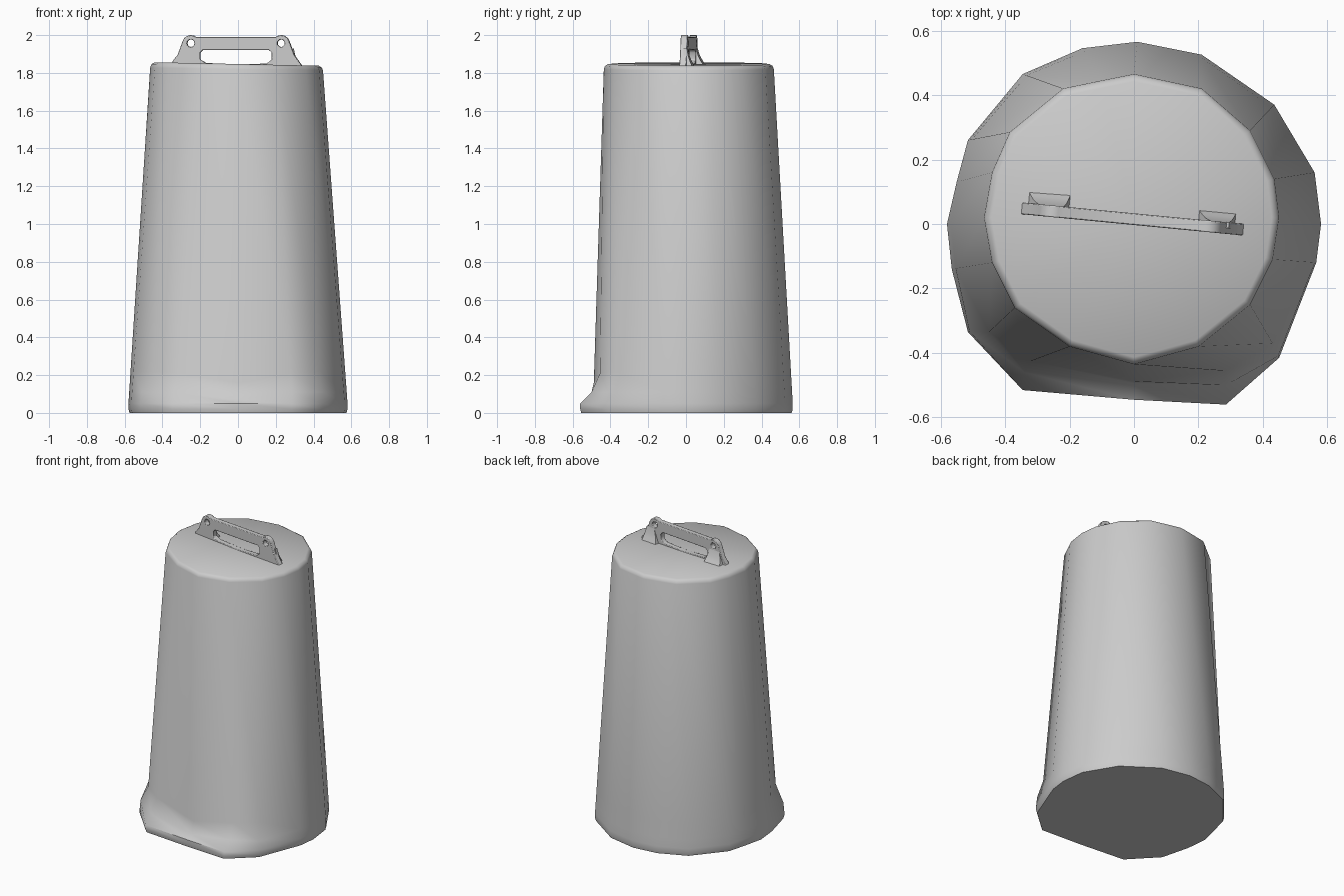
import bpy, bmesh
from math import radians, sin, cos, pi
from mathutils import Vector, Matrix

if "Cube" in bpy.data.objects:
    bpy.data.objects.remove(bpy.data.objects["Cube"])


def finish(name, bm, angle=50):
    bmesh.ops.recalc_face_normals(bm, faces=bm.faces)
    me = bpy.data.meshes.new(name)
    bm.to_mesh(me)
    bm.free()
    for p in me.polygons:
        p.use_smooth = True
    me.set_sharp_from_angle(angle=radians(angle))
    ob = bpy.data.objects.new(name, me)
    bpy.context.collection.objects.link(ob)
    return ob


# Body: faceted tapered drum, with a flattened front lip between two toes
base = [(.01, .565), (.21, .525), (.435, .37), (.56, .16), (.58, 0), (.565, -.12),
        (.45, -.415), (.285, -.56), (0, -.545), (-.345, -.515), (-.515, -.335),
        (-.565, -.14), (-.58, 0), (-.55, .13), (-.515, .26), (-.345, .465), (-.16, .545)]
top = [(0, .465), (.21, .42), (.36, .29), (.435, .14), (.45, .02), (.43, -.11),
       (.36, -.25), (.2, -.38), (0, -.435), (-.2, -.38), (-.37, -.26),
       (-.44, -.12), (-.465, .02), (-.44, .16), (-.385, .285), (-.22, .42), (-.1, .445)]
low_front = {7: (.285, -.5, .11), 8: (0, -.495, .07), 9: (-.34, -.46, .11)}
mid_front = {6: (.43, -.37, .22), 7: (.28, -.455, .21), 8: (0, -.488, .16),
             9: (-.32, -.425, .21), 10: (-.45, -.335, .22)}


def ring(z, special):
    t = (z - .05) / 1.77
    return [special.get(i, (b[0] + (a[0] - b[0]) * t, b[1] + (a[1] - b[1]) * t, z))
            for i, (b, a) in enumerate(zip(base, top))]


rings = [[(x * .99, y * .99, 0) for x, y in base],
         [(x, y, .02) for x, y in base],
         [(x, y, .05) for x, y in base],
         ring(.11, low_front), ring(.22, mid_front),
         [(x, y, 1.82 - .015 * x) for x, y in top],
         [(x * .985, y * .985, 1.837 - .02 * x) for x, y in top],
         [(x * .95, y * .95, 1.847 - .02 * x) for x, y in top]]
bm = bmesh.new()
loops = [[bm.verts.new(p) for p in r] for r in rings]
n = len(base)
for lo, hi in zip(loops, loops[1:]):
    for i in range(n):
        j = (i + 1) % n
        bm.faces.new((lo[i], lo[j], hi[j], hi[i]))
bm.faces.new(loops[0])
centre = bm.verts.new((0, .015, 1.841))
for i in range(n):
    bm.faces.new((loops[-1][i], loops[-1][(i + 1) % n], centre))
finish("drum_body", bm)


# Handle: flat outline with a grip window and an eyelet in each lug
def arc(cx, cy, r, a0, a1, k):
    return [(cx + r * cos(radians(a0 + (a1 - a0) * i / k)),
             cy + r * sin(radians(a0 + (a1 - a0) * i / k))) for i in range(k + 1)]


outline = ([(-.36, 1.825), (-.345, 1.865), (-.32, 1.895)]
           + arc(-.25, 1.955, .045, 160, 50, 5) + arc(.23, 1.955, .045, 130, 20, 5)
           + [(.3, 1.895), (.325, 1.86), (.35, 1.825)])
window = [(-.185, 1.922), (.165, 1.922), (.18, 1.908), (.18, 1.87), (.155, 1.85),
          (0, 1.843), (-.17, 1.853), (-.2, 1.87), (-.2, 1.908)]
eyelets = [arc(x, 1.957, .02, 0, 330, 11) for x in (-.25, .23)]

cu = bpy.data.curves.new("carry_handle", 'CURVE')
cu.dimensions = '2D'
cu.fill_mode = 'BOTH'
cu.extrude = .018
for pts in [outline, window] + eyelets:
    s = cu.splines.new('POLY')
    s.points.add(len(pts) - 1)
    for p, (x, y) in zip(s.points, pts):
        p.co = (x, y, 0, 1)
    s.use_cyclic_u = True
tmp = bpy.data.objects.new("handle_outline", cu)
bpy.context.collection.objects.link(tmp)
me = bpy.data.meshes.new_from_object(tmp.evaluated_get(bpy.context.evaluated_depsgraph_get()))
bpy.data.objects.remove(tmp)
bm = bmesh.new()
bm.from_mesh(me)
bmesh.ops.remove_doubles(bm, verts=bm.verts, dist=.0005)
place = (Matrix.Translation((0, .015, 0)) @ Matrix.Rotation(radians(-5.5), 4, 'Z'))
bmesh.ops.transform(bm, matrix=place @ Matrix.Rotation(pi / 2, 4, 'X'), verts=bm.verts)
handle = finish("carry_handle", bm, 60)
bev = handle.modifiers.new("soft_edges", 'BEVEL')
bev.width = .009
bev.segments = 2
bev.limit_method = 'ANGLE'
bev.angle_limit = radians(60)


# Foot fillets: concave flare behind each handle leg
def fillet(name, x0, x1, depth):
    bm = bmesh.new()
    rows = []
    for z, d in ((1.93, .018), (1.89, .018 + depth * .25), (1.865, .018 + depth * .55),
                 (1.835, .018 + depth)):
        g = .035 * (1.93 - z) / .09
        rows.append([bm.verts.new(place @ Vector(p)) for p in
                     ((x0 + .035 - g, 0, z), (x1 - .02 + g * .5, 0, z),
                      (x1 - .02 + g * .5, d, z), (x0 + .035 - g, d, z))])
    for a, b in zip(rows, rows[1:]):
        for i in range(4):
            j = (i + 1) % 4
            bm.faces.new((a[i], a[j], b[j], b[i]))
    bm.faces.new(rows[0])
    bm.faces.new(rows[-1])
    finish(name, bm, 60)


fillet("left_handle_foot", -.335, -.2, .045)
fillet("right_handle_foot", .2, .315, .03)
